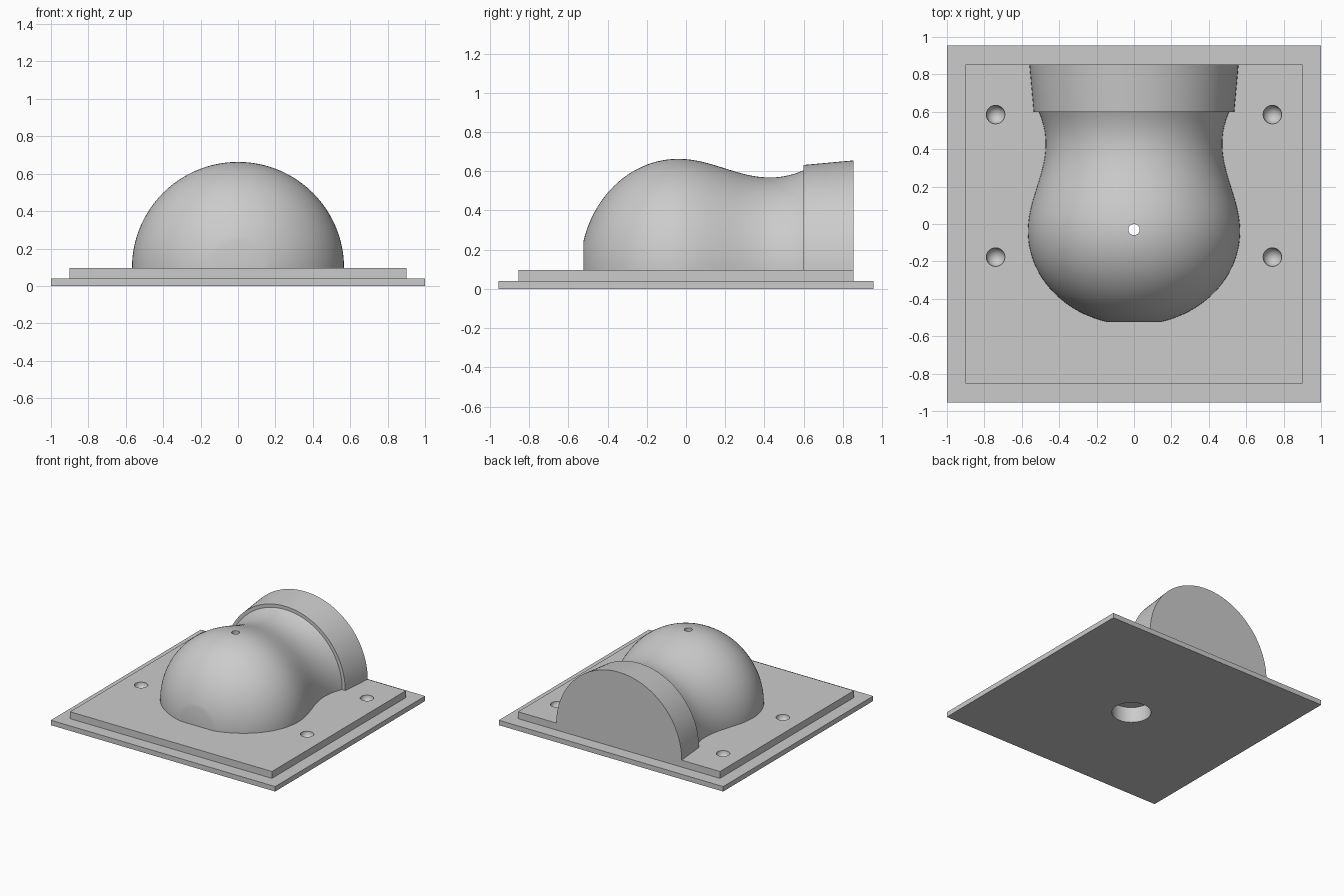
import bpy, bmesh, math

if "Cube" in bpy.data.objects:
    bpy.data.objects.remove(bpy.data.objects["Cube"], do_unlink=True)

PLATE_TOP = 0.096
HOLE_Y = -0.03

grey = bpy.data.materials.new("light grey")
grey.use_nodes = True
color = (0.6, 0.6, 0.6, 1)
grey.diffuse_color = color
grey.node_tree.nodes["Principled BSDF"].inputs["Base Color"].default_value = color


def add_object(name, bm):
    bmesh.ops.recalc_face_normals(bm, faces=bm.faces)
    mesh = bpy.data.meshes.new(name)
    bm.to_mesh(mesh)
    bm.free()
    mesh.materials.append(grey)
    obj = bpy.data.objects.new(name, mesh)
    bpy.context.collection.objects.link(obj)
    return obj


def box(name, half_x, half_y, z0, z1):
    bm = bmesh.new()
    bmesh.ops.create_cube(bm, size=1)
    for v in bm.verts:
        v.co.x *= 2 * half_x
        v.co.y *= 2 * half_y
        v.co.z = z1 if v.co.z > 0 else z0
    return add_object(name, bm)


def cylinder(name, radius, y, z0, z1):
    bm = bmesh.new()
    bmesh.ops.create_cone(bm, cap_ends=True, segments=48, radius1=radius,
                          radius2=radius, depth=z1 - z0)
    bmesh.ops.translate(bm, verts=bm.verts, vec=(0, y, (z0 + z1) / 2))
    return add_object(name, bm)


def half_lathe(name, profile, steps=64):
    """Half revolution about the y axis, with a short skirt sunk into the plate."""
    bm = bmesh.new()
    rings = []
    for y, r in profile:
        pts = [(r, PLATE_TOP - 0.03)]
        pts += [(r * math.cos(math.pi * i / steps),
                 PLATE_TOP + r * math.sin(math.pi * i / steps)) for i in range(steps + 1)]
        pts.append((-r, PLATE_TOP - 0.03))
        rings.append([bm.verts.new((x, y, z)) for x, z in pts])
    n = len(rings[0])
    for a, b in zip(rings, rings[1:]):
        for i in range(n):
            j = (i + 1) % n
            bm.faces.new((a[i], a[j], b[j], b[i]))
    bm.faces.new(rings[0])
    bm.faces.new(rings[-1])
    return add_object(name, bm)


def combine(target, tool, operation):
    tool.hide_render = True
    mod = target.modifiers.new("join", "BOOLEAN")
    mod.operation = operation
    mod.solver = "EXACT"
    mod.object = tool
    bpy.context.view_layer.objects.active = target
    bpy.ops.object.modifier_apply(modifier=mod.name)
    bpy.data.objects.remove(tool, do_unlink=True)


# Bulb outline: rounded nose, narrowing neck, flare, then a tapered collar
centre, length, bulge = -0.04, 0.5, 0.567
neck_y, neck_r = 0.43, 0.472
profile = []
start = math.acos(0.145 / bulge)
for i in range(25):
    t = start * (1 - i / 24)
    profile.append((centre - length * math.sin(t), bulge * math.cos(t)))
for i in range(1, 25):
    t = i / 24
    profile.append((centre + (neck_y - centre) * t,
                    (bulge + neck_r) / 2 + (bulge - neck_r) / 2 * math.cos(math.pi * t)))
for i in range(1, 9):
    d = 0.17 * i / 8
    profile.append((neck_y + d, neck_r + 1.28 * d * d))
profile += [(0.6, 0.536), (0.853, 0.559)]

# Stepped base plate with the half bulb on it
mould = box("mould_half", 1, 0.955, 0, 0.04)
combine(mould, box("raised_plate", 0.9, 0.853, 0.02, PLATE_TOP), "UNION")
combine(mould, half_lathe("bulb", profile), "UNION")

# Wide recess underneath and narrow vent through the top
combine(mould, cylinder("recess", 0.145, HOLE_Y, -0.05, 0.125), "DIFFERENCE")
combine(mould, cylinder("vent", 0.03, HOLE_Y, 0.1, 0.8), "DIFFERENCE")

# Round locating dimples
for side in (-1, 1):
    for y in (-0.177, 0.585):
        bm = bmesh.new()
        bmesh.ops.create_uvsphere(bm, u_segments=32, v_segments=17, radius=0.05)
        bmesh.ops.translate(bm, verts=bm.verts, vec=(0.74 * side, y, PLATE_TOP))
        combine(mould, add_object("dimple", bm), "DIFFERENCE")

bpy.ops.object.select_all(action="DESELECT")
mould.select_set(True)
bpy.context.view_layer.objects.active = mould
bpy.ops.object.shade_smooth_by_angle(angle=math.radians(30))
